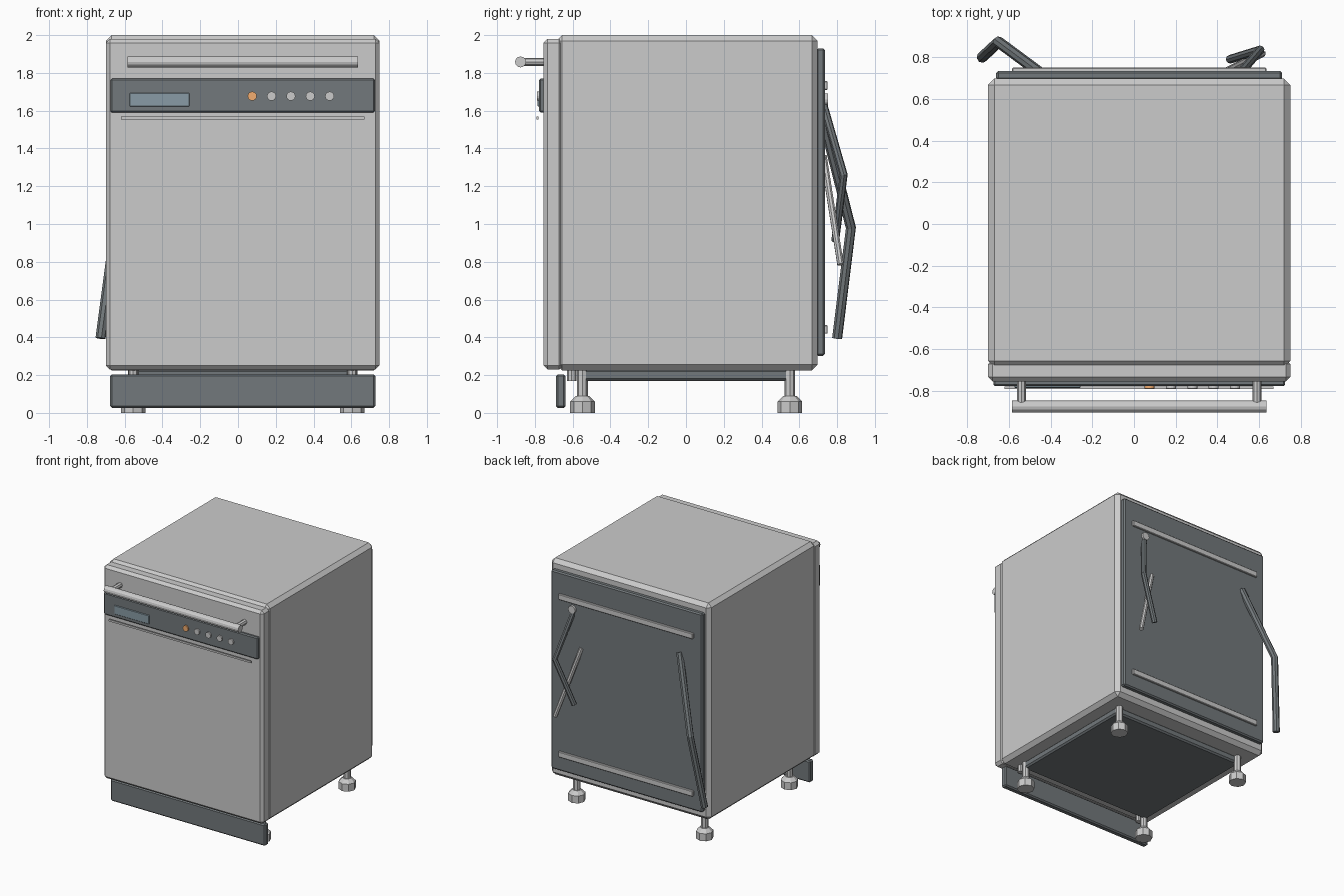
import bpy
from mathutils import Vector

if "Cube" in bpy.data.objects:
    bpy.data.objects.remove(bpy.data.objects["Cube"])

CX = 0.025  # centre line of the cabinet


def material(name, rgb):
    m = bpy.data.materials.new(name)
    m.diffuse_color = (*rgb, 1)
    m.use_nodes = True
    m.node_tree.nodes["Principled BSDF"].inputs["Base Color"].default_value = m.diffuse_color
    return m


DARK = material("dark", (0.17, 0.19, 0.20))
GLASS = material("display_glass", (0.25, 0.33, 0.38))
ORANGE = material("orange", (0.9, 0.42, 0.16))


def finish(ob, name, mat):
    ob.name = name
    if mat:
        ob.data.materials.append(mat)
    return ob


def box(name, x, y, z, bevel=0.0, mat=None):
    """Chamfered box from (min, max) ranges, x relative to the centre line."""
    bpy.ops.mesh.primitive_cube_add(size=1)
    ob = bpy.context.object
    for v in ob.data.vertices:
        v.co = [r[0] + (c + 0.5) * (r[1] - r[0]) for c, r in zip(v.co, (x, y, z))]
    ob.location.x = CX
    if bevel:
        m = ob.modifiers.new("chamfer", 'BEVEL')
        m.width, m.segments = bevel, 1
    return finish(ob, name, mat)


def rod(name, a, b, r, r2=None, sides=8, mat=None):
    """Cylinder or cone between two points, x relative to the centre line."""
    off = Vector((CX, 0, 0))
    a, b = Vector(a) + off, Vector(b) + off
    bpy.ops.mesh.primitive_cone_add(vertices=sides, radius1=r, radius2=r if r2 is None else r2,
                                    depth=(b - a).length, location=(a + b) / 2,
                                    rotation=(b - a).to_track_quat('Z', 'Y').to_euler())
    return finish(bpy.context.object, name, mat)


def tube(name, pts, r, mat=None):
    """Eight-sided tube along a polyline."""
    cu = bpy.data.curves.new(name, 'CURVE')
    cu.dimensions = '3D'
    cu.bevel_depth, cu.bevel_resolution, cu.use_fill_caps = r, 2, True
    sp = cu.splines.new('POLY')
    sp.points.add(len(pts) - 1)
    for p, co in zip(sp.points, pts):
        p.co = (*co, 1)
    sp.use_smooth = False
    ob = bpy.data.objects.new(name, cu)
    bpy.context.collection.objects.link(ob)
    bpy.ops.object.select_all(action='DESELECT')
    ob.select_set(True)
    bpy.context.view_layer.objects.active = ob
    bpy.ops.object.convert(target='MESH')
    return finish(bpy.context.object, name, mat)


# Cabinet and door
box("cabinet", (-0.725, 0.725), (-0.686, 0.697), (0.225, 2.0), 0.03)
box("door", (-0.725, 0.725), (-0.755, -0.65), (0.23, 1.98), 0.022)

# Control panel, display, buttons and trim
box("control_panel", (-0.70, 0.70), (-0.778, -0.745), (1.59, 1.77), 0.008, DARK)
box("display", (-0.599, -0.282), (-0.786, -0.77), (1.622, 1.693), 0.003, GLASS)
for i in range(5):
    x = 0.05 + i * 0.1025
    rod(f"button_{i + 1}", (x, -0.77, 1.677), (x, -0.79, 1.677), 0.024, sides=16,
        mat=ORANGE if i == 0 else None)
box("door_trim", (-0.645, 0.645), (-0.791, -0.78), (1.553, 1.568))

# Door handle
rod("handle_bar", (-0.61, -0.876, 1.858), (0.61, -0.876, 1.858), 0.029, sides=12)

# Kick plate and base tray
box("kick_plate", (-0.702, 0.702), (-0.688, -0.638), (0.026, 0.204), 0.01, DARK)
box("base_tray", (-0.60, 0.60), (-0.55, 0.55), (0.17, 0.23), 0.012, DARK)

# Mirrored handle posts, hinge pins and feet
for side, s in (("left", -1), ("right", 1)):
    rod(f"handle_post_{side}", (s * 0.565, -0.876, 1.858), (s * 0.565, -0.745, 1.858), 0.021)
    x = s * 0.58
    rod(f"hinge_pin_{side}", (x, -0.605, 0.17), (x, -0.605, 0.235), 0.024)
    for end, y in (("front", -0.548), ("back", 0.55)):
        rod(f"{end}_foot_{side}", (x, y, 0), (x, y, 0.06), 0.065)
        rod(f"{end}_foot_collar_{side}", (x, y, 0.06), (x, y, 0.09), 0.065, 0.035)
        rod(f"{end}_foot_stem_{side}", (x, y, 0.08), (x, y, 0.24), 0.028)

# Rear panel and rails
box("rear_panel", (-0.686, 0.686), (0.69, 0.735), (0.302, 1.93), 0.01, DARK)
for name, z in (("upper", 1.733), ("lower", 0.442)):
    box(f"rear_rail_{name}", (-0.61, 0.61), (0.73, 0.75), (z - 0.023, z + 0.023), 0.004)

# Rear hoses, fitting and power lead
tube("drain_hose", [(-0.45, 0.725, 1.56), (-0.65, 0.873, 0.98), (-0.728, 0.80, 0.395)], 0.027, DARK)
tube("inlet_hose", [(0.51, 0.725, 1.64), (0.605, 0.835, 1.26), (0.46, 0.79, 0.91)], 0.021, DARK)
tube("power_lead", [(0.435, 0.728, 1.36), (0.615, 0.818, 0.785)], 0.018)
rod("inlet_fitting", (0.487, 0.73, 1.66), (0.487, 0.752, 1.66), 0.032, sides=12)
